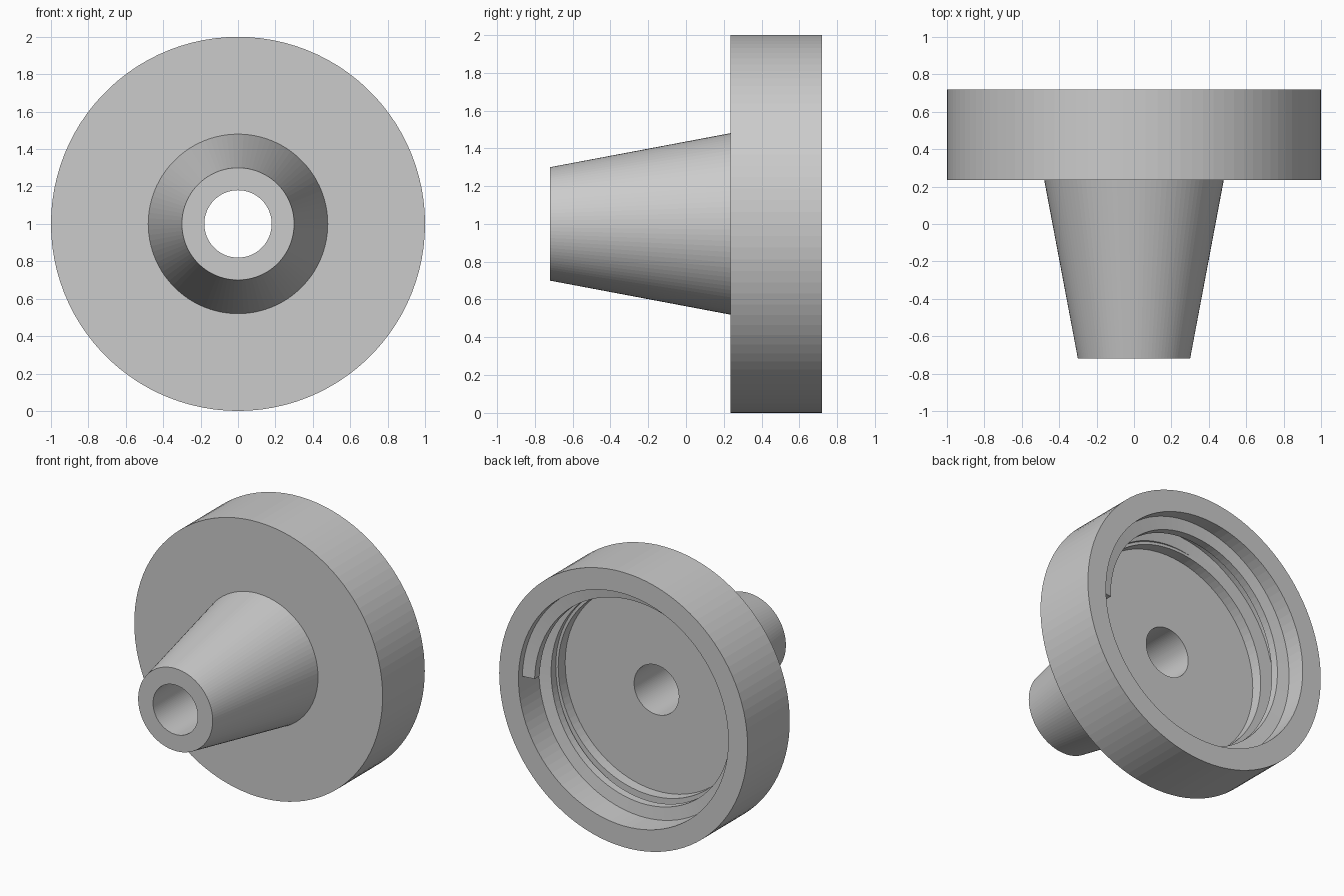
import bpy, bmesh, math

if "Cube" in bpy.data.objects:
    bpy.data.objects.remove(bpy.data.objects["Cube"], do_unlink=True)

SIDES = 100
BACK = 0.72           # y of the open rim
CENTRE = 1.0          # height of the axis

grey = bpy.data.materials.new("light_grey")
grey.use_nodes = True
grey.diffuse_color = (0.6, 0.6, 0.6, 1)
grey.node_tree.nodes["Principled BSDF"].inputs["Base Color"].default_value = (0.6, 0.6, 0.6, 1)


def sweep(name, profile, steps, turns=1.0, pitch=0.0):
    """Sweep a closed (radius, y) profile around the y axis, as a ring or a helix."""
    bm = bmesh.new()
    closed = pitch == 0
    rings = []
    for i in range(steps if closed else steps + 1):
        t = turns * i / steps
        a = math.tau * t
        rings.append([bm.verts.new((r * math.cos(a), y - pitch * t, CENTRE + r * math.sin(a)))
                      for r, y in profile])
    n = len(profile)
    pairs = list(zip(rings, rings[1:]))
    if closed:
        pairs.append((rings[-1], rings[0]))
    for a, b in pairs:
        for j in range(n):
            k = (j + 1) % n
            bm.faces.new((a[j], a[k], b[k], b[j]))
    if not closed:
        bm.faces.new(rings[0])
        bm.faces.new(rings[-1])
    bmesh.ops.recalc_face_normals(bm, faces=bm.faces)
    mesh = bpy.data.meshes.new(name)
    bm.to_mesh(mesh)
    bm.free()
    mesh.materials.append(grey)
    obj = bpy.data.objects.new(name, mesh)
    bpy.context.collection.objects.link(obj)
    return obj


# Cap with tapered nozzle, through bore and stepped cavity
sweep("cap_body", [
    (0.18, -0.72), (0.30, -0.72), (0.48, 0.235), (1.0, 0.235),
    (1.0, BACK), (0.845, BACK), (0.845, 0.42), (0.735, 0.42),
    (0.735, 0.34), (0.18, 0.34)], SIDES)

# Internal screw thread, starting near the rim and running into the ledge
top = BACK - 0.045
sweep("inner_thread", [
    (0.87, top), (0.845, top), (0.755, top - 0.012),
    (0.755, top - 0.07), (0.845, top - 0.082), (0.87, top - 0.082)],
    SIDES * 3 // 2, turns=1.5, pitch=0.19)
